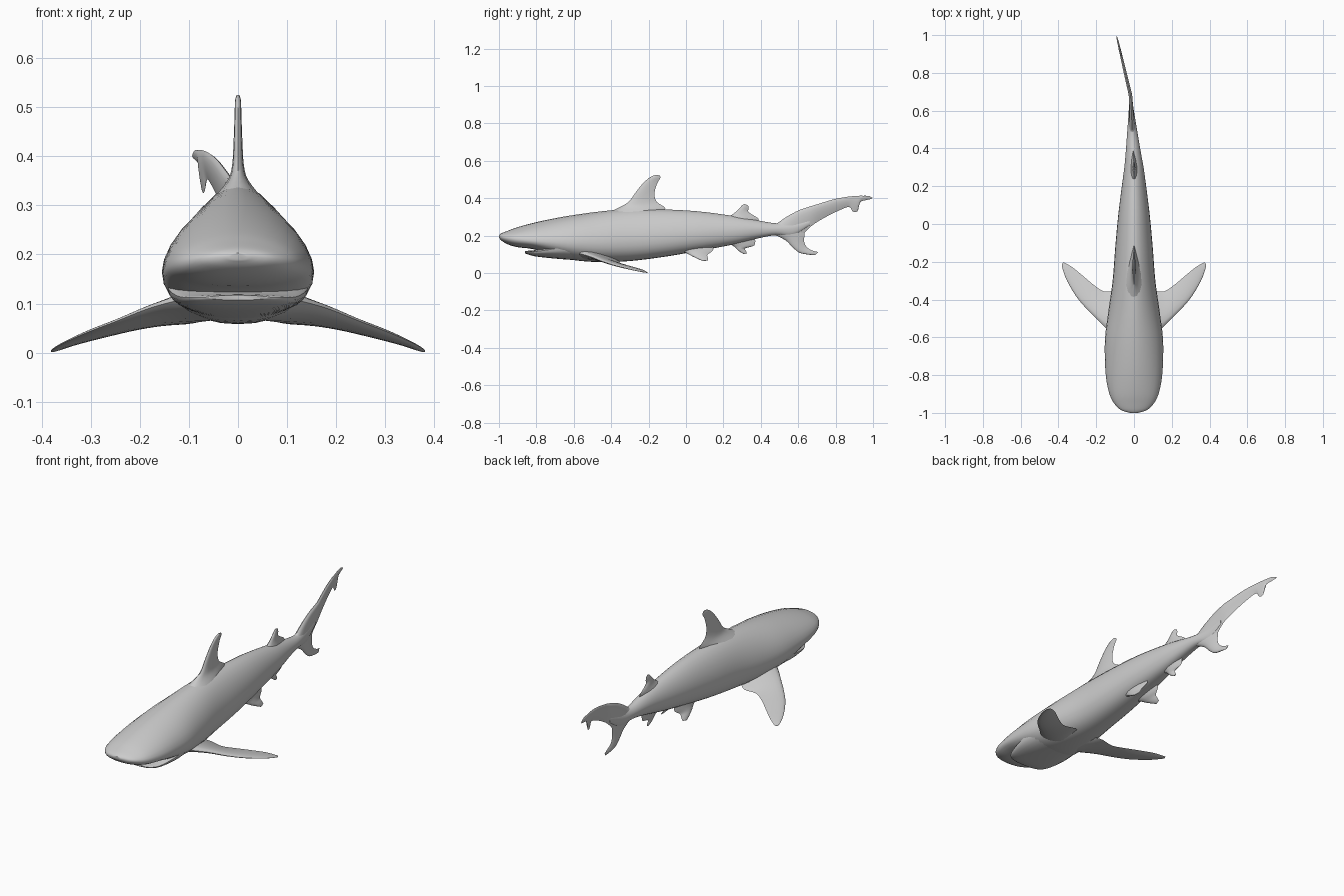
import bpy, bmesh
from math import sin, cos, pi, copysign
from mathutils import Vector


def bend(y):
    # the tail swings gently to -x
    return -0.018 * min(max((y - 0.3) / 0.38, 0), 1) - 0.235 * max(y - 0.68, 0)


def smooth_rings(rings, sub):
    # Catmull-Rom interpolation between section rings
    out = []
    for i in range(len(rings) - 1):
        a, b, c, d = (rings[min(max(k, 0), len(rings) - 1)] for k in range(i - 1, i + 3))
        for j in range(sub):
            t = j / sub
            out.append([0.5 * (2 * q + (r - p) * t + (2 * p - 5 * q + 4 * r - s) * t * t
                               + (3 * q - p - 3 * r + s) * t ** 3)
                        for p, q, r, s in zip(a, b, c, d)])
    return out + [rings[-1]]


def loft(name, rings, sub=4, mirror=False):
    bm = bmesh.new()
    rows = []
    for ring in smooth_rings(rings, sub):
        rows.append([bm.verts.new((v.x + bend(v.y), v.y, v.z)) for v in ring])
    n = len(rows[0])
    for r0, r1 in zip(rows, rows[1:]):
        for i in range(n):
            bm.faces.new((r0[i], r0[(i + 1) % n], r1[(i + 1) % n], r1[i]))
    bm.faces.new(rows[0])
    bm.faces.new(rows[-1])
    bmesh.ops.recalc_face_normals(bm, faces=bm.faces)
    me = bpy.data.meshes.new(name)
    bm.to_mesh(me)
    bm.free()
    ob = bpy.data.objects.new(name, me)
    bpy.context.collection.objects.link(ob)
    if mirror:
        m = ob.modifiers.new("mirror", 'MIRROR')
        m.use_mirror_merge = False
    bpy.ops.object.select_all(action='DESELECT')
    ob.select_set(True)
    bpy.context.view_layer.objects.active = ob
    bpy.ops.object.shade_smooth_by_angle(angle=0.9)
    return ob


def body_ring(y, top, bottom, w, mid, n=28):
    # rounded section: tapered above the widest line, fuller below
    ring = []
    for i in range(n):
        a = 2 * pi * i / n
        c, s = cos(a), sin(a)
        e = 1.12 if s > 0 else 0.88
        h = top - mid if s > 0 else mid - bottom
        ring.append(Vector((w * copysign(abs(c) ** e, c), y,
                            mid + h * copysign(abs(s) ** e, s))))
    return ring


def fin(name, sections, axis=(1, 0, 0), mirror=False, n=16):
    # each section: leading point, trailing point, half thickness
    axis = Vector(axis).normalized()
    rings = []
    for lead, trail, t in sections:
        p, q = (Vector(v if len(v) == 3 else (0, *v)) for v in (lead, trail))
        ring = []
        for i in range(n):
            a = 2 * pi * i / n
            s = (1 - cos(a)) / 2
            off = copysign(2.6 * t * s ** 0.5 * (1 - s), sin(a))
            ring.append(p.lerp(q, s) + axis * off)
        rings.append(ring)
    return loft(name, rings, 4, mirror)


# Body: y, top, bottom, half width, height of widest line
loft("body", [body_ring(*s) for s in [
    (-1.0, 0.203, 0.189, 0.02, 0.196),
    (-0.985, 0.213, 0.172, 0.068, 0.192),
    (-0.95, 0.227, 0.152, 0.105, 0.186),
    (-0.9, 0.245, 0.138, 0.13, 0.180),
    (-0.82, 0.267, 0.128, 0.147, 0.172),
    (-0.72, 0.289, 0.100, 0.154, 0.167),
    (-0.6, 0.310, 0.069, 0.153, 0.163),
    (-0.45, 0.330, 0.058, 0.134, 0.163),
    (-0.3, 0.342, 0.064, 0.113, 0.175),
    (-0.12, 0.340, 0.086, 0.099, 0.190),
    (0.06, 0.330, 0.117, 0.082, 0.208),
    (0.24, 0.307, 0.150, 0.059, 0.222),
    (0.38, 0.282, 0.184, 0.040, 0.232),
    (0.48, 0.266, 0.202, 0.028, 0.233),
    (0.57, 0.272, 0.198, 0.017, 0.236),
    (0.66, 0.285, 0.255, 0.007, 0.270)]])

# Lower jaw, leaving a thin mouth gap under the snout
loft("lower_jaw", [body_ring(*s) for s in [
    (-0.862, 0.117, 0.107, 0.06, 0.113),
    (-0.845, 0.119, 0.099, 0.095, 0.112),
    (-0.8, 0.124, 0.088, 0.122, 0.115),
    (-0.7, 0.15, 0.077, 0.142, 0.130),
    (-0.58, 0.17, 0.068, 0.140, 0.150)]])

# Dorsal fins
fin("dorsal_fin", [
    ((-0.44, 0.31), (-0.12, 0.325), 0.05),
    ((-0.355, 0.352), (-0.112, 0.350), 0.021),
    ((-0.305, 0.382), (-0.158, 0.382), 0.012),
    ((-0.27, 0.43), (-0.168, 0.43), 0.009),
    ((-0.225, 0.485), (-0.152, 0.483), 0.007),
    ((-0.185, 0.516), (-0.138, 0.506), 0.006),
    ((-0.16, 0.525), (-0.139, 0.521), 0.003)])
fin("second_dorsal_fin", [
    ((0.21, 0.29), (0.385, 0.275), 0.02),
    ((0.255, 0.318), (0.385, 0.293), 0.011),
    ((0.28, 0.340), (0.335, 0.325), 0.008),
    ((0.30, 0.362), (0.335, 0.345), 0.005),
    ((0.313, 0.369), (0.332, 0.361), 0.002)])

# Anal fin
fin("anal_fin", [
    ((0.21, 0.165), (0.37, 0.185), 0.018),
    ((0.255, 0.143), (0.365, 0.148), 0.011),
    ((0.275, 0.124), (0.318, 0.132), 0.008),
    ((0.295, 0.109), (0.322, 0.115), 0.005),
    ((0.31, 0.101), (0.326, 0.105), 0.002)])

# Paired pelvic fins
fin("pelvic_fins", [
    ((0.035, -0.05, 0.13), (0.03, 0.14, 0.15), 0.022),
    ((0.045, 0.0, 0.108), (0.035, 0.145, 0.122), 0.014),
    ((0.055, 0.03, 0.092), (0.046, 0.115, 0.098), 0.009),
    ((0.064, 0.065, 0.075), (0.055, 0.117, 0.082), 0.006),
    ((0.069, 0.09, 0.064), (0.064, 0.118, 0.068), 0.002)],
    axis=(0.8, 0, 0.6), mirror=True)

# Paired pectoral fins
fin("pectoral_fins", [
    ((0.08, -0.61, 0.115), (0.05, -0.38, 0.075), 0.035),
    ((0.14, -0.56, 0.102), (0.09, -0.352, 0.060), 0.021),
    ((0.19, -0.51, 0.087), (0.155, -0.358, 0.054), 0.014),
    ((0.25, -0.45, 0.063), (0.21, -0.325, 0.045), 0.010),
    ((0.305, -0.385, 0.042), (0.27, -0.275, 0.031), 0.008),
    ((0.355, -0.300, 0.020), (0.325, -0.230, 0.017), 0.005),
    ((0.379, -0.235, 0.006), (0.360, -0.209, 0.006), 0.003),
    ((0.381, -0.215, 0.002), (0.374, -0.202, 0.002), 0.001)],
    axis=(0.38, 0, 0.92), mirror=True)

# Tail: long upper lobe and short lower lobe
fin("tail_upper_lobe", [
    ((0.455, 0.255), (0.55, 0.20), 0.022),
    ((0.49, 0.268), (0.62, 0.205), 0.017),
    ((0.54, 0.302), (0.645, 0.228), 0.013),
    ((0.61, 0.338), (0.685, 0.262), 0.010),
    ((0.70, 0.367), (0.745, 0.298), 0.009),
    ((0.79, 0.394), (0.815, 0.333), 0.008),
    ((0.86, 0.407), (0.872, 0.353), 0.007),
    ((0.895, 0.411), (0.893, 0.328), 0.006),
    ((0.925, 0.413), (0.917, 0.331), 0.006),
    ((0.945, 0.413), (0.932, 0.378), 0.005),
    ((0.975, 0.412), (0.965, 0.390), 0.004),
    ((0.998, 0.402), (0.992, 0.396), 0.001)])
fin("tail_lower_lobe", [
    ((0.45, 0.215), (0.63, 0.245), 0.018),
    ((0.53, 0.176), (0.633, 0.205), 0.012),
    ((0.572, 0.135), (0.632, 0.168), 0.009),
    ((0.608, 0.108), (0.646, 0.138), 0.007),
    ((0.65, 0.099), (0.676, 0.120), 0.005),
    ((0.69, 0.095), (0.707, 0.112), 0.002)])
